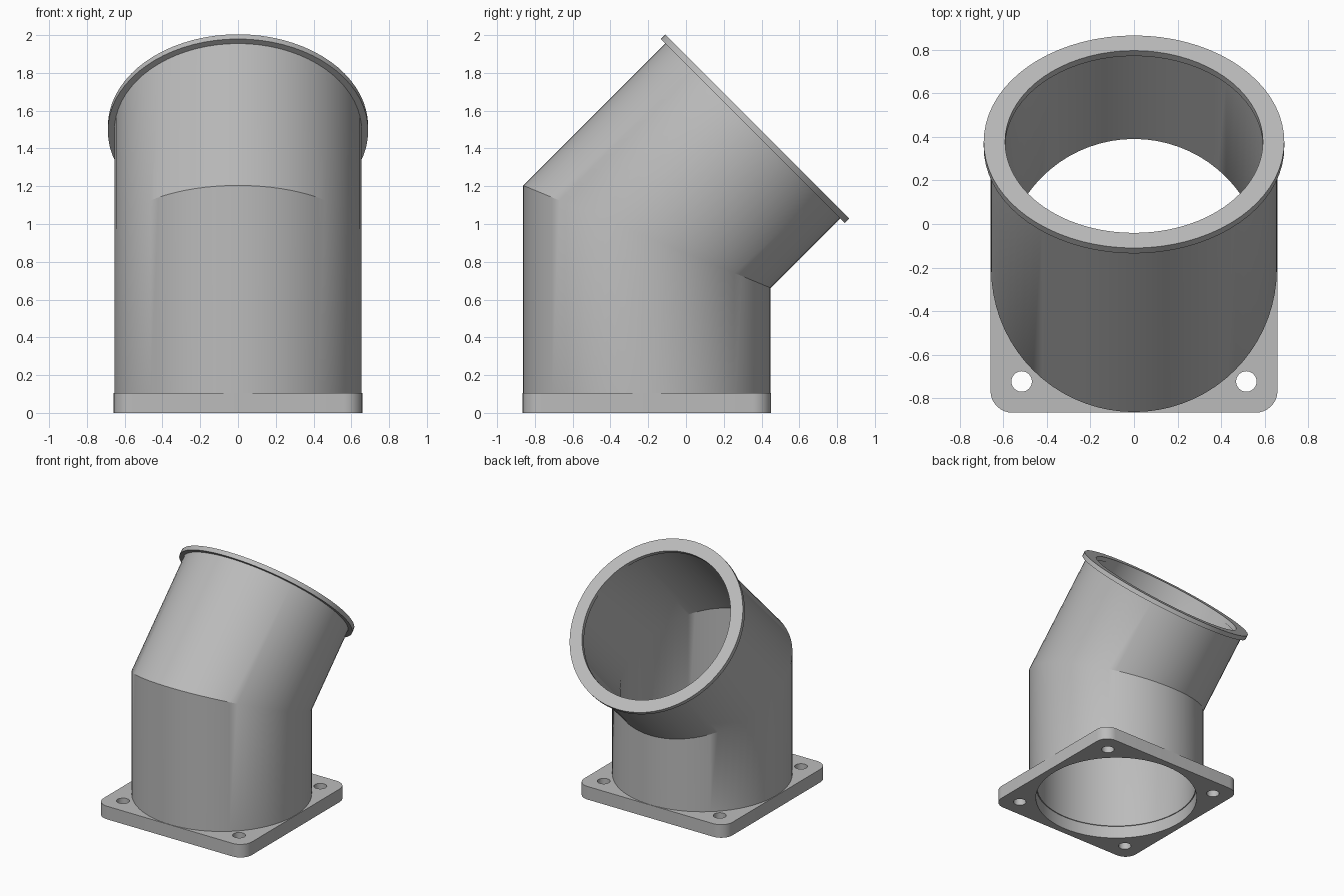
import bpy
import bmesh
import math
from mathutils import Matrix, Vector

cube = bpy.data.objects.get("Cube")
if cube:
    bpy.data.objects.remove(cube, do_unlink=True)

SEGMENTS = 72
BEND = math.radians(45)
AXIS_Y = -0.207            # centre of the lower pipe
BEND_Z = 0.933             # height where the two pipe axes meet
PLATE_H = 0.105
PLATE_HALF = 0.658
ARM = 0.826                # bend centre to flange face
RIM = 0.035

grey = bpy.data.materials.new("light grey")
grey.use_nodes = True
colour = (0.5, 0.5, 0.5, 1)
grey.diffuse_color = colour
grey.node_tree.nodes["Principled BSDF"].inputs["Base Color"].default_value = colour

# Frame of the tilted upper pipe, with its origin at the bend
tilted = Matrix.Translation((0, AXIS_Y, BEND_Z)) @ Matrix.Rotation(-BEND, 4, "X")


def circle(radius, count=SEGMENTS, cx=0, cy=0):
    return [Vector((cx + radius * math.cos(math.tau * i / count),
                    cy + radius * math.sin(math.tau * i / count), 0))
            for i in range(count)]


def level_ring(radius, z):
    return [p + Vector((0, AXIS_Y, z)) for p in circle(radius)]


def mitre_ring(radius):
    slope = math.tan(BEND / 2)
    return [p + Vector((0, AXIS_Y, BEND_Z - p.y * slope)) for p in circle(radius)]


def tilted_ring(radius, along):
    return [tilted @ (p + Vector((0, 0, along))) for p in circle(radius)]


def finish(obj):
    obj.data.materials.clear()
    obj.data.materials.append(grey)
    bpy.ops.object.select_all(action="DESELECT")
    obj.select_set(True)
    bpy.context.view_layer.objects.active = obj
    bpy.ops.object.shade_smooth_by_angle(angle=math.radians(30))


def closed_loft(name, rings):
    """Join rings in order, and the last back to the first."""
    bm = bmesh.new()
    loops = [[bm.verts.new(p) for p in ring] for ring in rings]
    for a, b in zip(loops, loops[1:] + loops[:1]):
        for i in range(SEGMENTS):
            j = (i + 1) % SEGMENTS
            bm.faces.new((a[i], a[j], b[j], b[i]))
    bmesh.ops.recalc_face_normals(bm, faces=bm.faces)
    mesh = bpy.data.meshes.new(name)
    bm.to_mesh(mesh)
    bm.free()
    obj = bpy.data.objects.new(name, mesh)
    bpy.context.collection.objects.link(obj)
    finish(obj)


def plate(name, outlines, height):
    """Extrude a flat outline with holes, resting on the ground."""
    curve = bpy.data.curves.new(name + "_outline", "CURVE")
    curve.dimensions = "2D"
    curve.fill_mode = "BOTH"
    curve.extrude = height / 2
    for points in outlines:
        spline = curve.splines.new("POLY")
        spline.points.add(len(points) - 1)
        for target, p in zip(spline.points, points):
            target.co = (p.x, p.y, 0, 1)
        spline.use_cyclic_u = True
    source = bpy.data.objects.new(name + "_outline", curve)
    bpy.context.collection.objects.link(source)
    graph = bpy.context.evaluated_depsgraph_get()
    mesh = bpy.data.meshes.new_from_object(source.evaluated_get(graph))
    bpy.data.objects.remove(source, do_unlink=True)
    mesh.name = name
    bm = bmesh.new()
    bm.from_mesh(mesh)
    bmesh.ops.remove_doubles(bm, verts=bm.verts, dist=0.0001)
    bmesh.ops.recalc_face_normals(bm, faces=bm.faces)
    bmesh.ops.translate(bm, verts=bm.verts, vec=(0, AXIS_Y, height / 2))
    bm.to_mesh(mesh)
    bm.free()
    obj = bpy.data.objects.new(name, mesh)
    bpy.context.collection.objects.link(obj)
    finish(obj)


# Square base plate with rounded corners, a bore and four bolt holes
corner = 0.1
inset = PLATE_HALF - corner
rounded = []
for k, (sx, sy) in enumerate([(1, 1), (-1, 1), (-1, -1), (1, -1)]):
    for i in range(9):
        a = math.pi / 2 * (k + i / 8)
        rounded.append(Vector((sx * inset + corner * math.cos(a),
                               sy * inset + corner * math.sin(a), 0)))
bolts = [circle(0.047, 24, sx * 0.515, sy * 0.515) for sx in (-1, 1) for sy in (-1, 1)]
plate("base_plate", [rounded, circle(0.604)] + bolts, PLATE_H)

# Hollow pipe with a mitred bend
OUTER, INNER = 0.655, 0.597
pipe_end = ARM - RIM / 2
closed_loft("bent_pipe", [
    level_ring(OUTER, PLATE_H - 0.005), mitre_ring(OUTER), tilted_ring(OUTER, pipe_end),
    tilted_ring(INNER, pipe_end), mitre_ring(INNER), level_ring(INNER, PLATE_H - 0.005)])

# Thin flange around the open end
closed_loft("end_flange", [
    tilted_ring(0.689, ARM - RIM), tilted_ring(0.689, ARM),
    tilted_ring(0.591, ARM), tilted_ring(0.591, ARM - RIM)])
